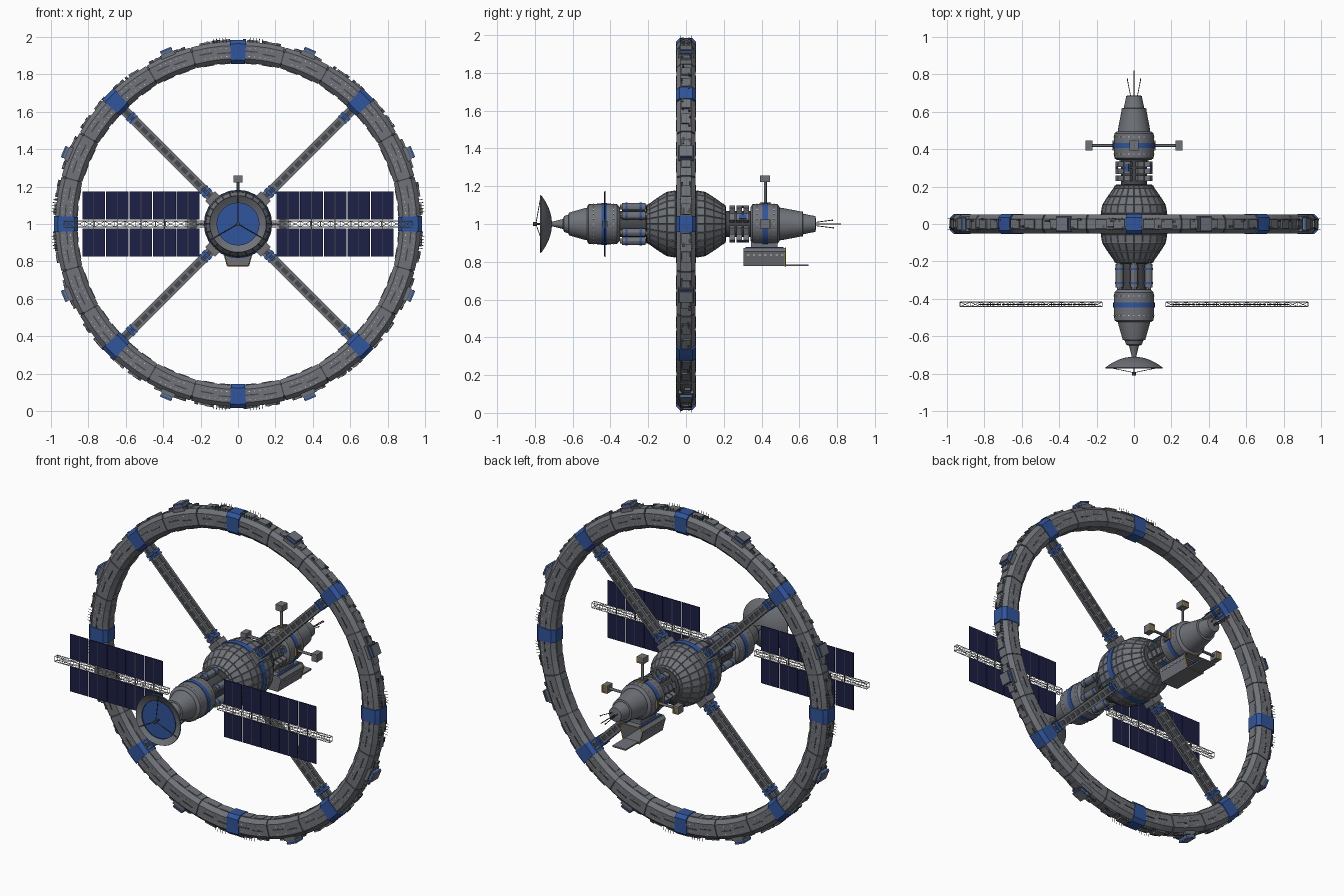
import bpy, bmesh, math, random
from mathutils import Matrix, Vector

if "Cube" in bpy.data.objects:
    bpy.data.objects.remove(bpy.data.objects["Cube"])
random.seed(4)
PI = math.pi
OCT = [k * PI / 4 for k in range(8)]

def mat(name, *c):
    m = bpy.data.materials.new(name)
    m.diffuse_color = (*c, 1)
    m.use_nodes = True
    m.node_tree.nodes["Principled BSDF"].inputs["Base Color"].default_value = m.diffuse_color
    return m

HULL = mat("hull_grey", .16, .17, .19)
DARK = mat("dark_grey", .06, .065, .07)
BLUE = mat("blue_paint", .03, .09, .33)
SOLAR = mat("solar_cell", .012, .014, .06)
WHITE = mat("white_truss", .8, .8, .8)
GOLD = mat("gold_trim", .5, .3, .06)
RED = mat("red_lamp", .6, .03, .02)

def finish(bm, name, m, smooth=False):
    bmesh.ops.recalc_face_normals(bm, faces=bm.faces)
    me = bpy.data.meshes.new(name)
    bm.to_mesh(me)
    bm.free()
    if smooth:
        me.shade_smooth()
        me.set_sharp_from_angle(angle=math.radians(30))
    me.materials.append(m)
    ob = bpy.data.objects.new(name, me)
    bpy.context.collection.objects.link(ob)
    return ob

def polar(a, r, y, t=0):
    """Station coordinates: angle round the y axis, radius, y, tangential offset."""
    return Vector((r * math.cos(a) - t * math.sin(a), y, 1 + r * math.sin(a) + t * math.cos(a)))

def lathe(name, prof, m=HULL, n=32, smooth=True, panel=0):
    """Revolve (y, r) points round the station axis."""
    bm = bmesh.new()
    rings = [[bm.verts.new(polar(2 * PI * i / n, r, y)) for i in range(n)] for y, r in prof]
    sides = [bm.faces.new((p[i], p[(i + 1) % n], q[(i + 1) % n], q[i]))
             for p, q in zip(rings, rings[1:]) for i in range(n)]
    bm.faces.new(rings[0])
    bm.faces.new(rings[-1])
    bmesh.ops.recalc_face_normals(bm, faces=bm.faces)
    if panel:
        bmesh.ops.inset_individual(bm, faces=sides, thickness=.003, depth=panel)
    return finish(bm, name, m, smooth)

def arcs(name, spans, r0, r1, w, ch, m, n):
    """Chamfered box section swept round the ring for every (start, end) angle."""
    sec = [(r0 + ch, -w), (r1 - ch, -w), (r1, -w + ch), (r1, w - ch),
           (r1 - ch, w), (r0 + ch, w), (r0, w - ch), (r0, -w + ch)]
    bm = bmesh.new()
    for a0, a1 in spans:
        rows = [[bm.verts.new(polar(a0 + (a1 - a0) * i / n, r, y)) for r, y in sec] for i in range(n + 1)]
        for p, q in zip(rows, rows[1:]):
            for j in range(8):
                bm.faces.new((p[j], p[j - 1], q[j - 1], q[j]))
        bm.faces.new(rows[0])
        bm.faces.new(rows[-1])
    return finish(bm, name, m)

def boxes(name, items, m=HULL):
    """items: (angle, (r, y, t) centre, (r, y, t) size)"""
    bm = bmesh.new()
    for a, c, s in items:
        M = Matrix.Translation((0, 0, 1)) @ Matrix.Rotation(-a, 4, 'Y') @ Matrix.Translation(c)
        bmesh.ops.create_cube(bm, size=1, matrix=M @ Matrix.Diagonal((*s, 1)))
    return finish(bm, name, m)

def rods(name, items, m=HULL, n=6):
    """items: (start, end, radius)"""
    bm = bmesh.new()
    for p, q, r in items:
        p, q = Vector(p), Vector(q)
        M = Matrix.Translation((p + q) / 2) @ (q - p).to_track_quat('Z', 'Y').to_matrix().to_4x4()
        bmesh.ops.create_cone(bm, cap_ends=True, segments=n, radius1=r, radius2=r, depth=(q - p).length, matrix=M)
    return finish(bm, name, m, n > 6)

# Habitat ring: dark core, panelled sections, blue junctions
D15 = PI / 12
arcs("ring_core", [(0, 2 * PI)], .866, .972, .046, .022, DARK, 96)
arcs("ring_sections", [(i * D15 + .004, (i + 1) * D15 - .004) for i in range(24)], .862, .977, .05, .022, HULL, 3)
arcs("ring_junctions", [(a - .044, a + .044) for a in OCT], .856, .984, .054, .02, BLUE, 2)
wins, slots, plates, bits = [], [], [], []
for i in range(24):
    mid = (i + .5) * D15
    for s in (-1, 1):
        for r in (.898, .942):
            wins += [(mid + k * .032, (r, s * .05, 0), (.004, .004, .006)) for k in range(-2, 3)]
        slots += [(mid + d, (.92 + e, s * .05, 0), (.007, .004, .07)) for d, e in ((-.05, -.004), (.055, .004))]
        plates.append((mid + s * .05, (.98, 0, 0), (.012, .05, .06)))
        plates.append((mid + s * .05, (.861, 0, 0), (.008, .05, .06)))
        for k in range(3):
            bits.append((mid + random.uniform(-.1, .1), (.981, s * random.uniform(.012, .024), 0),
                         (.016, .01, random.uniform(.01, .03))))
boxes("ring_windows", wins, WHITE)
boxes("ring_slots", slots, DARK)
boxes("ring_rim_plates", plates)
boxes("ring_rim_details", bits, DARK)

# Rim pods midway between the junctions, with blue stripes
pods, stripes = [], []
for a in OCT:
    b = a + PI / 8
    pods += [(b, (.99, 0, 0), (.045, .066, .062)), (b, (.978, 0, 0), (.02, .08, .08))]
    stripes += [(b, (r, 0, 0), (.008, .07, .066)) for r in (.988, 1.005)]
boxes("rim_pods", pods)
boxes("rim_pod_stripes", stripes, BLUE)

# Rows of rim aerials
rods("rim_aerials", [(polar(a + s * (.065 + .017 * k), .97, y), polar(a + s * (.065 + .017 * k), .999, y), .0015)
     for a in OCT[::2] for s in (-1, 1) for k in range(5) for y in (-.03, .03)], DARK, 4)

# Spokes with twin rails, rungs and blue collars
DIAG = OCT[1::2]
boxes("spoke_cores", [(a, (.51, 0, 0), (.72, .04, .026)) for a in DIAG], DARK)
boxes("spoke_rails", [(a, (.51, y, t), (.72, .014, .012)) for a in DIAG for t in (-.019, .019) for y in (-.019, .019)])
boxes("spoke_rungs", [(a, (.28 + k * .05, 0, 0), (.012, .048, .044)) for a in DIAG for k in range(11)])
boxes("spoke_collars", [(a, (r, 0, 0), (w, .06, .06)) for a in DIAG for r, w in ((.235, .018), (.26, .01), (.79, .01), (.812, .018))], BLUE)
boxes("spoke_roots", [(a, (.18, 0, 0), (.06, .075, .075)) for a in DIAG])

# Central hub and modules along the axis
lathe("hub", [(-.205, .1), (-.19, .108), (-.145, .14), (-.1, .168), (-.055, .175), (-.02, .176), (.02, .176),
              (.055, .175), (.1, .168), (.145, .14), (.19, .108), (.205, .1)], n=24, smooth=False, panel=.003)
lathe("hub_band", [(-.018, .17), (-.018, .183), (.018, .183), (.018, .17)], BLUE, 24, False)
lathe("front_connector", [(-.37, .07), (-.19, .07)], DARK)
lathe("rear_connector", [(.19, .07), (.37, .07)], DARK)
lathe("front_module", [(-.525, .09), (-.515, .105), (-.455, .108), (-.41, .108), (-.365, .105), (-.35, .09)])
lathe("rear_module", [(.342, .09), (.352, .105), (.4, .108), (.44, .108), (.485, .105), (.495, .09)])
lathe("front_cone", [(-.65, .03), (-.645, .042), (-.622, .05), (-.62, .06), (-.54, .083), (-.52, .087)])
lathe("rear_cone", [(.49, .087), (.51, .085), (.61, .066), (.618, .066), (.62, .055), (.665, .045), (.685, .042), (.687, .03)])
for nm, y in (("front", -.433), ("rear", .42)):
    lathe(nm + "_blue_band", [(y - .014, .1), (y - .014, .111), (y + .014, .111), (y + .014, .1)], BLUE)
for nm, y in (("hub_front", -.2), ("hub_rear", .2)):
    lathe(nm + "_collar", [(y - .012, .09), (y - .008, .1), (y + .008, .1), (y + .012, .09)], DARK)
boxes("module_windows", [(k * PI / 12, (.106, y, 0), (.006, .005, .006))
      for k in range(24) for y in (-.49, -.385, .375, .465)], WHITE)

# Six tanks round the front connector
SIX = [PI / 2 + k * PI / 3 for k in range(6)]
def along_y(a, y0, y1, r, R):
    return (polar(a, R, y0), polar(a, R, y1), r)
rods("tanks", [along_y(a, -.34, -.215, .022, .09) for a in SIX], HULL, 12)
rods("tank_ends", [along_y(a, -.35, -.205, .014, .09) for a in SIX], HULL, 12)
rods("tank_bands", [along_y(a, y - .006, y + .006, .0235, .09) for a in SIX for y in (-.315, -.24)], BLUE, 12)

# Equipment racks round the rear connector
EIGHT = [PI / 8 + a for a in OCT]
boxes("racks", [(a, (.082, y, 0), (.034, .03, .036)) for a in EIGHT for y in (.245, .282, .319)])
boxes("rack_covers", [(a, (.099, .3, 0), (.006, .04, .022)) for a in EIGHT[::2]], BLUE)

# Dish aerial with feed and struts
lathe("dish_neck", [(-.72, .012), (-.7, .014), (-.66, .024), (-.64, .03)], n=16)
dish = [(-.71 - .057 * (k / 8) ** 2, .15 * k / 8 + .003) for k in range(9)]
lathe("dish", dish + [(y - .005, r - .002) for y, r in reversed(dish)], n=40)
lathe("dish_rim_band", [(-.763, .115), (-.768, .115), (-.768, .112), (-.763, .112)], BLUE)
rods("dish_struts", [(polar(PI / 2 + k * 2 * PI / 3, .148, -.768), (0, -.795, 1), .002) for k in range(3)], DARK)
rods("dish_feed", [((0, -.71, 1), (0, -.8, 1), .004), ((0, -.79, 1), (0, -.81, 1), .01)], DARK, 12)

# Solar wings: lattice boom and panels on both sides
for side, s in (("left", -1), ("right", 1)):
    c = [(-.442, .985), (-.442, 1.015), (-.418, 1.015), (-.418, .985)]
    xs = [.17 + .76 * k / 14 for k in range(15)]
    lat = [((s * .17, y, z), (s * .93, y, z), .0025) for y, z in c]
    for k, x in enumerate(xs):
        for j in range(4):
            p, q = c[j], c[j - 1]
            lat.append(((s * x, *p), (s * x, *q), .002))
            if k < 14:
                lat.append(((s * x, *(p if k % 2 else q)), (s * xs[k + 1], *(q if k % 2 else p)), .0015))
    rods(side + "_wing_truss", lat, WHITE, 4)
    cols = [s * (.267 + .126 * k) for k in range(5)]
    boxes(side + "_solar_panels", [(0, (x, -.43, t), (.121, .005, .15)) for x in cols for t in (-.1, .1)], SOLAR)
    boxes(side + "_panel_ribs", [(0, (x, -.43, 0), (.004, .007, .34)) for x in cols], DARK)

# Docking arms: left, right and top
ARMS = [0, PI / 2, PI]
rods("docking_arms", [(polar(a, .1, .42), polar(a, .225, .42), .008) for a in ARMS], HULL, 12)
boxes("docking_heads", [(a, (.24, .418, 0), (.036, .05, .046)) for a in ARMS])
boxes("docking_trim", [(a, (.24, .444, t), (.036, .004, .006)) for a in ARMS for t in (-.02, .02)]
      + [(a, (r, .444, 0), (.006, .004, .046)) for a in ARMS for r in (.225, .255)], GOLD)
boxes("docking_ports", [(a, (.108, .42, 0), (.012, .046, .046)) for a in ARMS], DARK)
boxes("docking_port_trim", [(a, (.111, .42 + d, 0), (.01, .005, .05)) for a in ARMS for d in (-.024, .024)], GOLD)

# Hangar slung underneath, open to the rear
bm = bmesh.new()
pts = [(-.056, .777), (.056, .777), (.077, .855), (.062, .872), (-.062, .872), (-.077, .855)]
f0, f1 = ([bm.verts.new((x, y, z)) for x, z in pts] for y in (.305, .525))
bm.faces.new(f0)
mouth = bm.faces.new(f1)
for j in range(6):
    bm.faces.new((f0[j], f0[j - 1], f1[j - 1], f1[j]))
bmesh.ops.recalc_face_normals(bm, faces=bm.faces)
bmesh.ops.inset_region(bm, faces=[mouth], thickness=.012)
bmesh.ops.translate(bm, verts=mouth.verts, vec=(0, -.17, 0))
finish(bm, "hangar", HULL)
DOWN = -PI / 2
boxes("hangar_mount", [(DOWN, (.11, .415, 0), (.06, .14, .07))])
boxes("hangar_roof_rails", [(DOWN, (.128, .415, t), (.01, .2, .012)) for t in (-.05, .05)], BLUE)
boxes("landing_deck", [(DOWN, (.218, .585, 0), (.009, .125, .09))])
rods("hangar_door_trim", [((x0, .526, z0), (x1, .526, z1), .004) for (x0, z0), (x1, z1) in zip(pts, pts[1:] + pts[:1])], GOLD)
boxes("hangar_windows", [(DOWN, (.165, .33 + .03 * k, t), (.006, .012, .006)) for k in range(7) for t in (-.0732, .0732)], WHITE)

# Tail aerials
tips = [(-.035, .77, 1.02), (.035, .77, 1.02), (0, .775, .98)]
rods("tail_aerials", [((0, .68, 1), (0, .82, 1), .003)] + [((t[0] * .5, .68, 1 + (t[2] - 1) * .4), t, .0022) for t in tips], DARK)
rods("tail_lamps", [(t, (t[0], t[1] + .008, t[2]), .004) for t in tips], RED)
